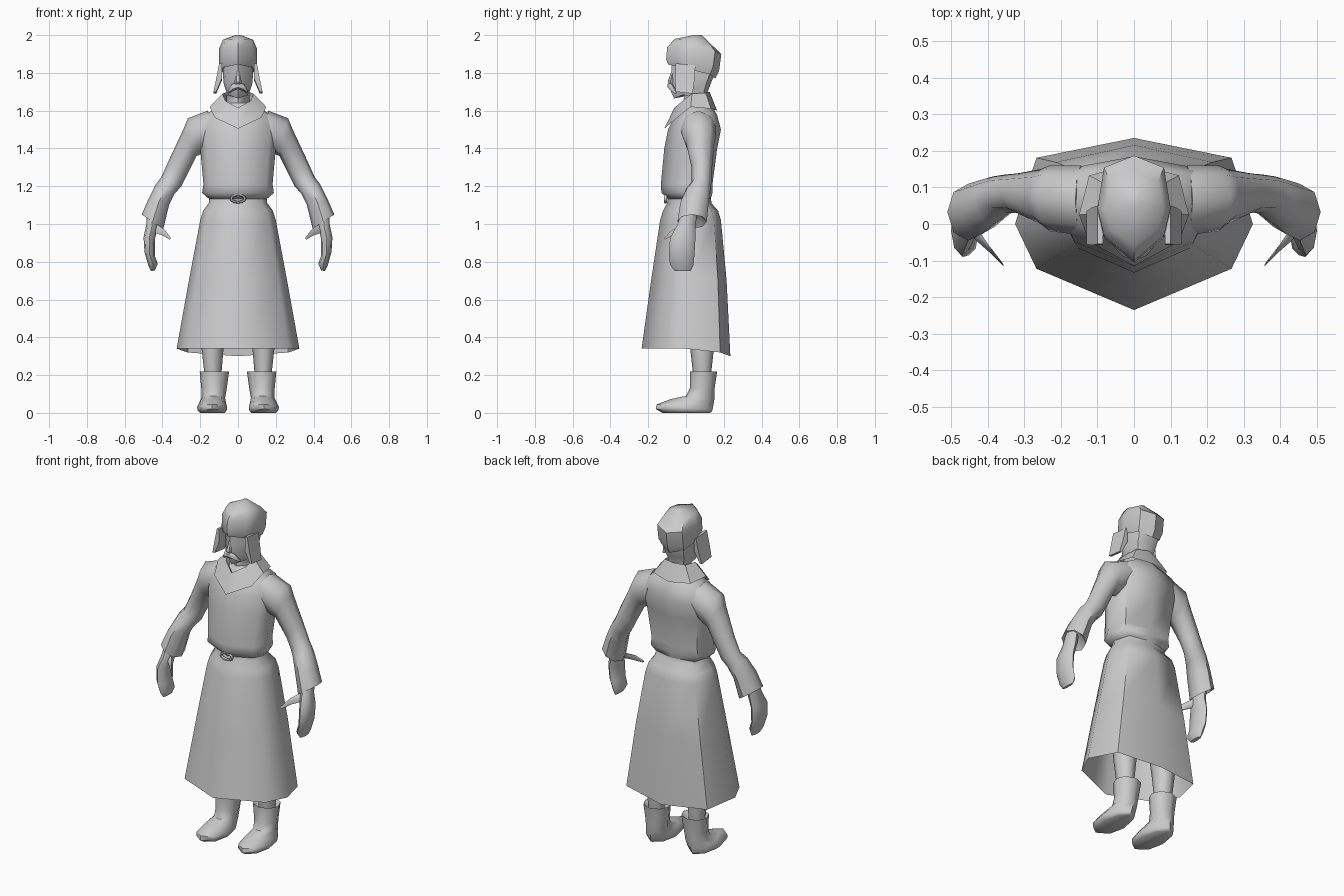
import bpy, bmesh, math
from mathutils import Vector

cloth = bpy.data.materials.new("plain_grey")
cloth.diffuse_color = (0.6, 0.6, 0.6, 1)


def finish(name, bm, mirror=False, angle=50):
    bmesh.ops.remove_doubles(bm, verts=bm.verts, dist=0.0005)
    bmesh.ops.recalc_face_normals(bm, faces=bm.faces)
    me = bpy.data.meshes.new(name)
    bm.to_mesh(me)
    bm.free()
    me.materials.append(cloth)
    ob = bpy.data.objects.new(name, me)
    bpy.context.collection.objects.link(ob)
    if mirror:
        ob.modifiers.new("mirror", 'MIRROR').use_clip = True
    bpy.ops.object.select_all(action='DESELECT')
    ob.select_set(True)
    bpy.context.view_layer.objects.active = ob
    bpy.ops.object.shade_smooth_by_angle(angle=math.radians(angle))
    return ob


def loft(name, rings, caps=(True, True), mirror=False, angle=50):
    """Skin a list of equal-length closed rings."""
    bm = bmesh.new()
    rows = [[bm.verts.new(p) for p in r] for r in rings]
    n = len(rows[0])
    for a, b in zip(rows, rows[1:]):
        for i in range(n):
            bm.faces.new((a[i], a[(i + 1) % n], b[(i + 1) % n], b[i]))
    if caps[0]:
        bm.faces.new(rows[0])
    if caps[1]:
        bm.faces.new(rows[-1])
    return finish(name, bm, mirror, angle)


def oval(p, q, w, n=8):
    """Ring spanning p to q, with half-width vector w across."""
    p, q, w = Vector(p), Vector(q), Vector(w)
    c, a = (p + q) / 2, (q - p) / 2
    return [c + a * math.cos(t) + w * math.sin(t)
            for t in (2 * math.pi * i / n for i in range(n))]


def body(z, x, f, b, zf=None, zb=None, k=0.82):
    """Eight-point body section: half-width x, front y f, back y b."""
    zf = z if zf is None else zf
    zb = z if zb is None else zb
    m = (f + b) / 2
    half = [(k * x, m + 0.52 * (f - m), z + 0.5 * (zf - z)), (x, m, z),
            (k * x, m + 0.77 * (b - m), z + 0.5 * (zb - z))]
    return ([(0, f, zf)] + half + [(0, b, zb)]
            + [(-px, py, pz) for px, py, pz in reversed(half)])


# Coat: open flared skirt, then bloused top
loft("coat_skirt", [
    body(0.34, 0.325, -0.235, 0.235, zb=0.30), body(0.70, 0.26, -0.185, 0.215),
    body(1.02, 0.2, -0.137, 0.185), body(1.07, 0.185, -0.122, 0.17),
    body(1.11, 0.155, -0.1, 0.135), body(1.15, 0.15, -0.095, 0.13)],
    caps=(False, False), angle=60)
loft("coat_top", [
    body(1.13, 0.15, -0.095, 0.13), body(1.165, 0.19, -0.13, 0.14),
    body(1.21, 0.183, -0.133, 0.14), body(1.40, 0.2, -0.115, 0.165),
    body(1.50, 0.21, -0.095, 0.185), body(1.575, 0.185, -0.06, 0.165),
    body(1.62, 0.10, -0.03, 0.14), body(1.64, 0.07, -0.02, 0.12)], angle=60)

# Collar: flared, dipping at the front and standing at the back
loft("collar", [
    body(1.62, 0.15, -0.115, 0.165, zf=1.505, zb=1.60),
    body(1.69, 0.082, -0.062, 0.125, zf=1.615, zb=1.70),
    body(1.64, 0.065, -0.045, 0.11, zf=1.60, zb=1.65)], caps=(False, False))

# Belt buckle
bm = bmesh.new()
N, M = 12, 6
vs = []
for i in range(N):
    t = 2 * math.pi * i / N
    for j in range(M):
        u = 2 * math.pi * j / M
        vs.append(bm.verts.new(((0.036 + 0.008 * math.cos(u)) * math.cos(t),
                                -0.108 + 0.01 * math.sin(u),
                                1.135 + (0.02 + 0.007 * math.cos(u)) * math.sin(t))))
for i in range(N):
    for j in range(M):
        k, l = (i + 1) % N, (j + 1) % M
        bm.faces.new((vs[i * M + j], vs[k * M + j], vs[k * M + l], vs[i * M + l]))
finish("belt_buckle", bm)


def limb(name, rows, caps=(True, True)):
    """Rows: inner x,z, outer x,z, front y, back y."""
    loft(name, [oval((a, (f + b) / 2, az), (c, (f + b) / 2, cz), (0, (b - f) / 2, 0))
                for a, az, c, cz, f, b in rows], caps, True)


# Sleeves with wide cuffs turned back into the opening
limb("sleeve", [
    (0.13, 1.42, 0.16, 1.60, -0.03, 0.16), (0.195, 1.37, 0.265, 1.56, -0.02, 0.16),
    (0.22, 1.36, 0.29, 1.50, 0.0, 0.15), (0.275, 1.25, 0.365, 1.34, 0.03, 0.138),
    (0.30, 1.2, 0.405, 1.25, 0.03, 0.135), (0.335, 1.16, 0.435, 1.21, 0.0, 0.13),
    (0.365, 1.10, 0.475, 1.13, -0.03, 0.12), (0.395, 0.975, 0.51, 1.05, -0.045, 0.11),
    (0.42, 1.03, 0.485, 1.07, -0.01, 0.075)])

# Mittens
limb("mitten", [
    (0.42, 1.05, 0.485, 1.06, -0.02, 0.06), (0.425, 0.98, 0.485, 1.0, -0.05, 0.05),
    (0.44, 0.92, 0.5, 0.93, -0.085, 0.05), (0.44, 0.83, 0.495, 0.85, -0.09, 0.045),
    (0.425, 0.79, 0.475, 0.78, -0.085, 0.04), (0.44, 0.755, 0.46, 0.75, -0.06, 0.025)])
loft("thumb", [
    oval((0.445, -0.03, 0.955), (0.43, -0.01, 1.0), (0.01, 0.022, 0), 6),
    oval((0.40, -0.07, 0.94), (0.395, -0.06, 0.975), (0.012, 0.018, 0), 6),
    oval((0.362, -0.11, 0.918), (0.36, -0.105, 0.932), (0.005, 0.007, 0), 6)], mirror=True)

# Legs and boots
limb("leg", [
    (0.09, 0.18, 0.175, 0.18, 0.04, 0.13), (0.075, 0.36, 0.195, 0.36, 0.02, 0.15),
    (0.05, 0.75, 0.19, 0.75, -0.03, 0.15)])


def boot_ring(fy, fz, by, bz, x, w):
    return oval((x, fy, fz), (x, by, bz), (w, 0, 0))


loft("boot", [
    boot_ring(0.04, 0.19, 0.135, 0.19, 0.13, 0.045),
    boot_ring(0.02, 0.22, 0.165, 0.22, 0.125, 0.078),
    boot_ring(0.02, 0.13, 0.15, 0.12, 0.127, 0.067),
    boot_ring(0.0, 0.09, 0.15, 0.07, 0.13, 0.062),
    boot_ring(-0.08, 0.073, 0.143, 0.03, 0.135, 0.072),
    boot_ring(-0.155, 0.045, 0.14, 0.015, 0.137, 0.08),
    boot_ring(-0.16, 0.02, 0.135, 0.005, 0.137, 0.077),
    boot_ring(-0.125, 0.0, 0.125, 0.0, 0.135, 0.065)], mirror=True)

# Head and neck
loft("head", [
    body(1.60, 0.065, -0.02, 0.11), body(1.68, 0.06, -0.01, 0.11),
    body(1.70, 0.062, -0.062, 0.115, zf=1.665), body(1.74, 0.075, -0.08, 0.13, zf=1.70),
    body(1.79, 0.08, -0.078, 0.15), body(1.86, 0.08, -0.075, 0.15)])
loft("nose", [
    oval((-0.008, -0.07, 1.81), (0.008, -0.07, 1.81), (0, 0.008, 0), 6),
    oval((-0.019, -0.083, 1.752), (0.019, -0.083, 1.752), (0, 0.017, 0), 6),
    oval((-0.014, -0.076, 1.738), (0.014, -0.076, 1.738), (0, 0.01, 0), 6)])
loft("moustache", [
    oval((0, -0.085, 1.715), (0, -0.085, 1.75), (0, 0.014, 0), 6),
    oval((0.028, -0.077, 1.705), (0.032, -0.077, 1.74), (0, 0.014, 0), 6),
    oval((0.05, -0.058, 1.69), (0.054, -0.058, 1.705), (0, 0.008, 0), 6)],
    caps=(False, True), mirror=True)

# Fur hat and hanging ear flaps
loft("hat", [
    body(1.83, 0.07, -0.07, 0.13, zf=1.855, zb=1.79),
    body(1.815, 0.09, -0.095, 0.155, zf=1.845, zb=1.77),
    body(1.85, 0.1, -0.105, 0.175, zf=1.87, zb=1.81),
    body(1.93, 0.1, -0.1, 0.187, zf=1.935, zb=1.90),
    body(1.975, 0.08, -0.06, 0.14, zf=1.98, zb=1.945),
    body(2.0, 0.015, 0.04, 0.085)], angle=45)
loft("ear_flap", [
    [(0.085, -0.055, 1.85), (0.085, 0.05, 1.84), (0.1, 0.05, 1.84), (0.1, -0.055, 1.85)],
    [(0.085, -0.058, 1.77), (0.085, 0.045, 1.76), (0.115, 0.045, 1.76), (0.115, -0.058, 1.77)],
    [(0.115, -0.055, 1.70), (0.115, 0.035, 1.69), (0.13, 0.035, 1.69), (0.13, -0.055, 1.70)]],
    mirror=True, angle=30)
